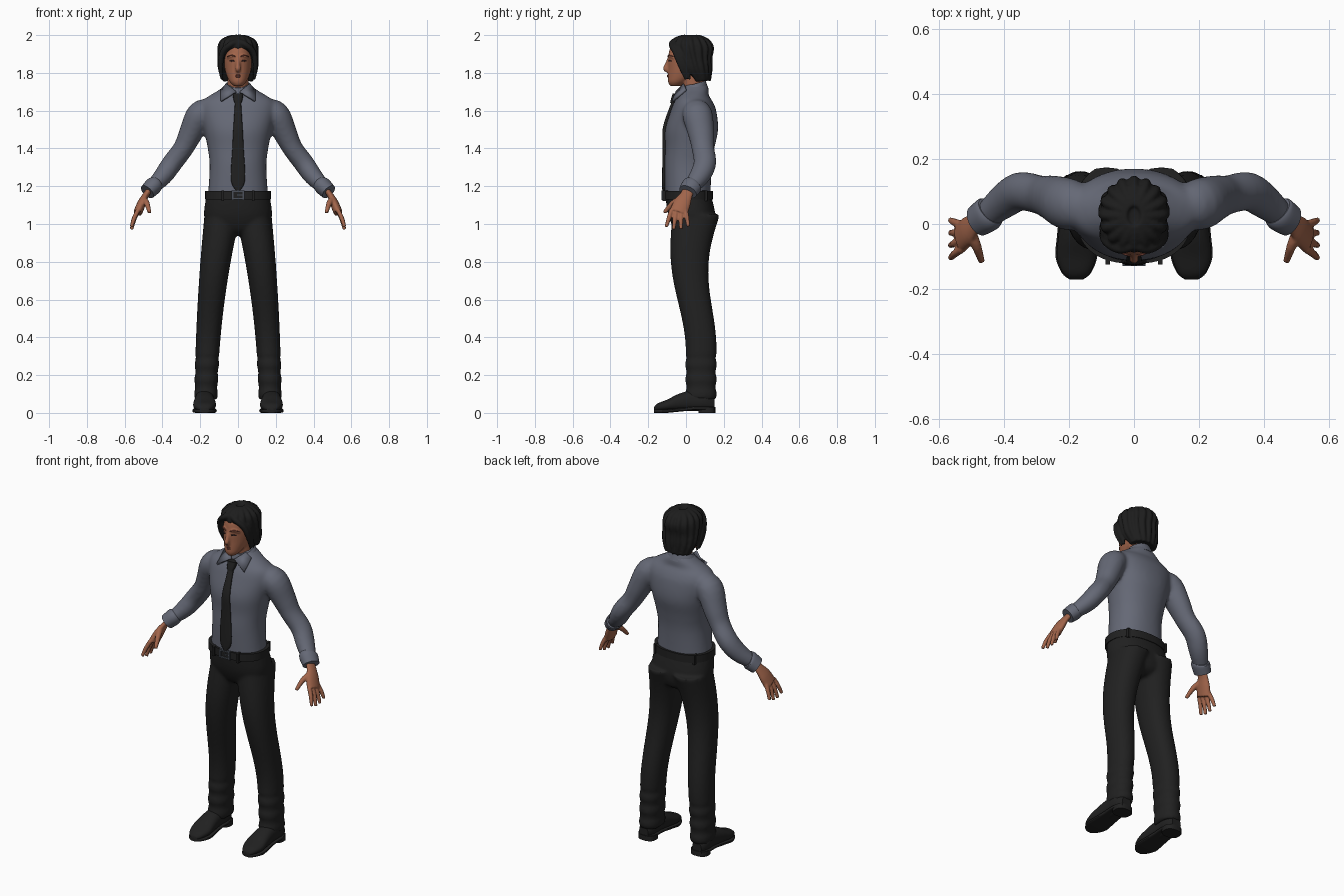
import bpy, bmesh, math
from mathutils import Vector

if "Cube" in bpy.data.objects:
    bpy.data.objects.remove(bpy.data.objects["Cube"], do_unlink=True)


def material(name, red, green, blue):
    mat = bpy.data.materials.new(name)
    mat.use_nodes = True
    mat.diffuse_color = (red, green, blue, 1)
    shader = next(node for node in mat.node_tree.nodes if node.type == 'BSDF_PRINCIPLED')
    shader.inputs["Base Color"].default_value = mat.diffuse_color
    return mat


black = (.015, .015, .015)
skin = material("brown skin", .36, .13, .07)
dark_skin = material("dark skin", .2, .06, .04)
eye_brown = material("eye brown", .04, .02, .02)
black_hair = material("black hair", .012, .012, .012)
shirt_cloth = material("grey blue shirt", .13, .14, .18)
tie_cloth = material("black tie", *black)
trouser_cloth = material("black trousers", *black)
belt_leather = material("black belt leather", *black)
steel = material("dull steel", .07, .08, .1)
shoe_leather = material("black shoe leather", *black)


def spline(rows, steps=4):
    """Catmull-Rom interpolation through rows of numbers."""
    rows = [Vector(row) for row in rows]
    padded = [rows[0]] + rows + [rows[-1]]
    out = []
    for a, b, c, d in zip(padded, padded[1:], padded[2:], padded[3:]):
        for step in range(steps):
            t = step / steps
            out.append(b + t / 2 * ((c - a) + t * ((a * 2 - b * 5 + c * 4 - d)
                                                   + t * (b * 3 - a - c * 3 + d))))
    return out + [rows[-1]]


def loft(bm, rings, sides=28, power=2):
    """Skin over superellipse rings given as (centre, u axis, v axis)."""
    def squared(value):
        return math.copysign(abs(value) ** (2 / power), value)

    angles = [math.tau * i / sides for i in range(sides)]
    loops = [[bm.verts.new(centre + u * squared(math.cos(a)) + v * squared(math.sin(a)))
              for a in angles] for centre, u, v in rings]
    for low, high in zip(loops, loops[1:]):
        for i in range(sides):
            bm.faces.new((low[i - 1], low[i], high[i], high[i - 1]))
    bm.faces.new(loops[0])
    bm.faces.new(loops[-1])


def stack(bm, rows, x=0, tilt=0, **shape):
    """Level rings from rows of z, y, half width, half depth."""
    loft(bm, [(Vector((x, y, z)), Vector((width, 0, 0)), Vector((0, depth, depth * tilt)))
              for z, y, width, depth in spline(rows)], **shape)


def tube(bm, rows, ref=(0, 1, 0), flat=1, side=1, **shape):
    """Rings along a path from rows of x, y, z, radius; flat thins the rings across ref."""
    rows = spline(rows)
    points = [Vector((side * row[0], row[1], row[2])) for row in rows]
    rings = []
    for i, (row, point) in enumerate(zip(rows, points)):
        tangent = (points[min(i + 1, len(points) - 1)] - points[max(i - 1, 0)]).normalized()
        u = Vector(ref)
        u = (u - tangent * u.dot(tangent)).normalized()
        rings.append((point, u * row[3], tangent.cross(u) * row[3] * flat))
    loft(bm, rings, **shape)


def box(bm, centre, size):
    verts = bmesh.ops.create_cube(bm, size=1)["verts"]
    bmesh.ops.scale(bm, vec=size, verts=verts)
    bmesh.ops.translate(bm, vec=centre, verts=verts)


def make(name, bm, mat, voxel=0, relax=3, mirror=False, solid=0):
    """Turn the bmesh into an object; a voxel size fuses its parts."""
    bmesh.ops.recalc_face_normals(bm, faces=bm.faces)
    mesh = bpy.data.meshes.new(name)
    bm.to_mesh(mesh)
    bm.free()
    mesh.materials.append(mat)
    obj = bpy.data.objects.new(name, mesh)
    bpy.context.collection.objects.link(obj)
    bpy.ops.object.select_all(action='DESELECT')
    obj.select_set(True)
    bpy.context.view_layer.objects.active = obj
    if voxel:
        fuse = obj.modifiers.new("fuse", 'REMESH')
        fuse.mode, fuse.voxel_size, fuse.use_smooth_shade = 'VOXEL', voxel, True
        soften = obj.modifiers.new("soften", 'SMOOTH')
        soften.factor, soften.iterations = .5, relax
    else:
        bpy.ops.object.shade_smooth_by_angle(angle=math.radians(40))
    if solid:
        thicken = obj.modifiers.new("thicken", 'SOLIDIFY')
        thicken.thickness, thicken.offset = solid, 0
    if mirror:
        obj.modifiers.new("mirror", 'MIRROR').use_mirror_merge = False


# Shirt: torso and sleeves fused together
torso = [(1.14, .01, .16, .12), (1.3, .01, .15, .125), (1.4, .02, .16, .13), (1.5, .03, .18, .14),
         (1.6, .04, .2, .12), (1.65, .04, .19, .1), (1.68, .04, .15, .08), (1.71, .05, .1, .07),
         (1.74, .05, .06, .06)]
bm = bmesh.new()
stack(bm, torso, power=2.2, sides=48)
for side in (1, -1):
    tube(bm, [(.14, .05, 1.61, .06), (.2, .06, 1.58, .08), (.25, .08, 1.48, .07),
              (.29, .09, 1.4, .06), (.35, .1, 1.32, .06), (.4, .07, 1.25, .055),
              (.46, .02, 1.19, .04)], flat=.9, side=side)
make("shirt", bm, shirt_cloth, voxel=.011, relax=6)

# Cuffs
bm = bmesh.new()
tube(bm, [(.44, .04, 1.21, .05), (.45, .03, 1.2, .055), (.48, .01, 1.17, .05)], flat=.85)
make("cuffs", bm, shirt_cloth, mirror=True)

# Collar: tilted band and two flaps
bm = bmesh.new()
stack(bm, [(1.69, .04, .09, .08), (1.72, .04, .08, .07), (1.74, .04, .066, .064)], tilt=.3)
make("collar_band", bm, shirt_cloth)
bm = bmesh.new()
bm.faces.new([bm.verts.new(corner) for corner in
              [(.01, -.05, 1.7), (.06, -.01, 1.74), (.09, 0, 1.71), (.09, -.07, 1.65)]])
make("collar_flaps", bm, shirt_cloth, mirror=True, solid=.012)

# Tie: blade following the chest, and knot
bm = bmesh.new()
blade = []
for z, width in ((1.17, .004), (1.23, .037), (1.4, .03), (1.5, .025), (1.58, .02), (1.65, .016)):
    level = min(spline(torso), key=lambda row: abs(row[0] - z))
    blade.append((z, level[1] - level[3] - .004, width, .01))
stack(bm, blade, power=3)
make("tie_blade", bm, tie_cloth)
bm = bmesh.new()
stack(bm, [(1.64, -.07, .017, .014), (1.66, -.06, .024, .02), (1.69, -.05, .027, .02)], power=3)
make("tie_knot", bm, tie_cloth)

# Trousers: hips and legs fused, with folds towards the hems
bm = bmesh.new()
stack(bm, [(1.16, .01, .165, .12), (1.05, .03, .18, .125), (.97, .04, .15, .1),
           (.94, .04, .08, .06)], power=2.3, sides=48)
rings = []
for i in range(50):
    z = 1.05 - i * .02
    fold = 1 + .05 * math.sin(80 * z) if z < .3 else 1
    centre = Vector((.17 - .08 * z * z, .05 + .03 * math.cos((max(z, .3) - .33) * 6.7), z))
    rings.append((centre, Vector(((.06 + .032 * z * z) * fold, 0, 0)),
                  Vector((0, (.08 + .04 * z ** 3) * fold, 0))))
for side in (1, -1):
    loft(bm, [(Vector((c.x * side, c.y, c.z)), u, v) for c, u, v in rings], power=2.2)
make("trousers", bm, trouser_cloth, voxel=.01)

# Belt, belt loops and buckle
bm = bmesh.new()
stack(bm, [(1.13, .01, .174, .132), (1.175, .01, .174, .132)], power=2.3, sides=48)
make("belt", bm, belt_leather)
bm = bmesh.new()
for x, y in ((.08, -.11), (.13, .1)):
    box(bm, (x, y, 1.15), (.014, .03, .056))
make("belt_loops", bm, trouser_cloth, mirror=True)
bm = bmesh.new()
for side in (1, -1):
    box(bm, (side * .03, -.123, 1.153), (.01, .012, .05))
    box(bm, (0, -.123, 1.153 + side * .02), (.06, .012, .008))
box(bm, (.01, -.123, 1.153), (.03, .01, .006))
make("buckle", bm, steel)

# Shoes: rounded upper over a thin arched sole and a heel block
outline = spline([(-.17, .02, .02), (-.15, .042, .04), (-.1, .06, .06), (-.04, .056, .09),
                  (.03, .05, .11), (.1, .05, .11), (.15, .03, .07)])
bm = bmesh.new()
loft(bm, [(Vector((.177, y, .01 + height / 2)), Vector((width, 0, 0)), Vector((0, 0, height / 2)))
          for y, width, height in outline], power=2.3)
make("shoe_uppers", bm, shoe_leather, mirror=True)
bm = bmesh.new()
loft(bm, [(Vector((.177, y, .01 + min(.015, .1 * max(0, y + .1)))),
           Vector((width * 1.07, 0, 0)), Vector((0, 0, .01)))
          for y, width, height in outline], power=4)
stack(bm, [(0, .11, .053, .045), (.03, .11, .053, .045)], x=.175, power=2.6)
make("shoe_soles", bm, shoe_leather, mirror=True)

# Hands: wrist and palm, four fingers and thumb
bm = bmesh.new()
tube(bm, [(.465, .015, 1.185, .03), (.49, 0, 1.15, .034), (.51, -.02, 1.11, .045),
          (.53, -.04, 1.06, .048)], flat=.5)
for finger in range(4):
    y = -.077 + .025 * finger
    spread = .014 * (finger - 2)
    length = .11 - .014 * abs(finger - 1.4)
    tube(bm, [(.528, y, 1.075, .012), (.55, y + spread / 2, 1.075 - length / 2, .012),
              (.564, y + spread, 1.075 - length, .009)], sides=12)
tube(bm, [(.5, -.03, 1.13, .018), (.483, -.07, 1.11, .015), (.468, -.115, 1.06, .01)],
     ref=(1, 0, 0), sides=12)
make("hands", bm, skin, voxel=.005, relax=2, mirror=True)

# Head: skull, neck, nose and brow ridges fused together
bm = bmesh.new()
stack(bm, [(1.73, -.055, .022, .028), (1.75, -.045, .042, .05), (1.78, -.02, .058, .076),
           (1.82, 0, .07, .095), (1.88, .01, .075, .105), (1.94, .02, .07, .1),
           (1.98, .02, .035, .05)])
stack(bm, [(1.66, .045, .056, .056), (1.82, .03, .056, .06)])
tube(bm, [(0, -.09, 1.88, .008), (0, -.1, 1.85, .01), (0, -.108, 1.822, .014),
          (0, -.098, 1.81, .01)], ref=(1, 0, 0))
for side in (1, -1):
    tube(bm, [(.01, -.09, 1.885, .007), (.035, -.083, 1.89, .008), (.056, -.062, 1.88, .006)],
         side=side, sides=12)
make("head", bm, skin, voxel=.006)

# Eyes, eyebrows and lips
bm = bmesh.new()
tube(bm, [(.018, -.091, 1.863, .003), (.03, -.087, 1.864, .005), (.044, -.078, 1.862, .003)],
     sides=12)
make("eyes", bm, eye_brown, mirror=True)
bm = bmesh.new()
tube(bm, [(.014, -.096, 1.886, .003), (.035, -.089, 1.893, .004), (.056, -.068, 1.886, .003)],
     sides=12)
make("eyebrows", bm, dark_skin, mirror=True)
bm = bmesh.new()
for z in (1.787, 1.78):
    tube(bm, [(-.024, -.084, z, .002), (0, -.095, z, .005), (.024, -.084, z, .002)], sides=12)
make("lips", bm, dark_skin)

# Hair: cap with strands laid over it, and side locks framing the face
cap = [(1.76, .08, .07, .04), (1.82, .056, .096, .074), (1.88, .04, .1, .09),
       (1.93, .03, .1, .11), (1.96, .025, .09, .1), (1.98, .025, .06, .07), (1.99, .025, .02, .03)]
bm = bmesh.new()
stack(bm, cap)
for strand in range(16):
    across, along = (turn(math.tau * strand / 16) * .95 for turn in (math.cos, math.sin))
    tube(bm, [(width * across, y + depth * along, z, .015)
              for z, y, width, depth in (cap if along > -.5 else cap[3:])],
         ref=(.9, .43, 0), sides=10)
for side in (1, -1):
    for back in (0, .022):
        tube(bm, [(-.01, -.062 + back, 1.97, .014), (.04, -.076 + back, 1.95, .016),
                  (.08, -.056 + back, 1.91, .016), (.093, -.03 + back, 1.84, .014),
                  (.086, back, 1.765, .007)], side=side, sides=12)
make("hair", bm, black_hair, voxel=.006, relax=2)
